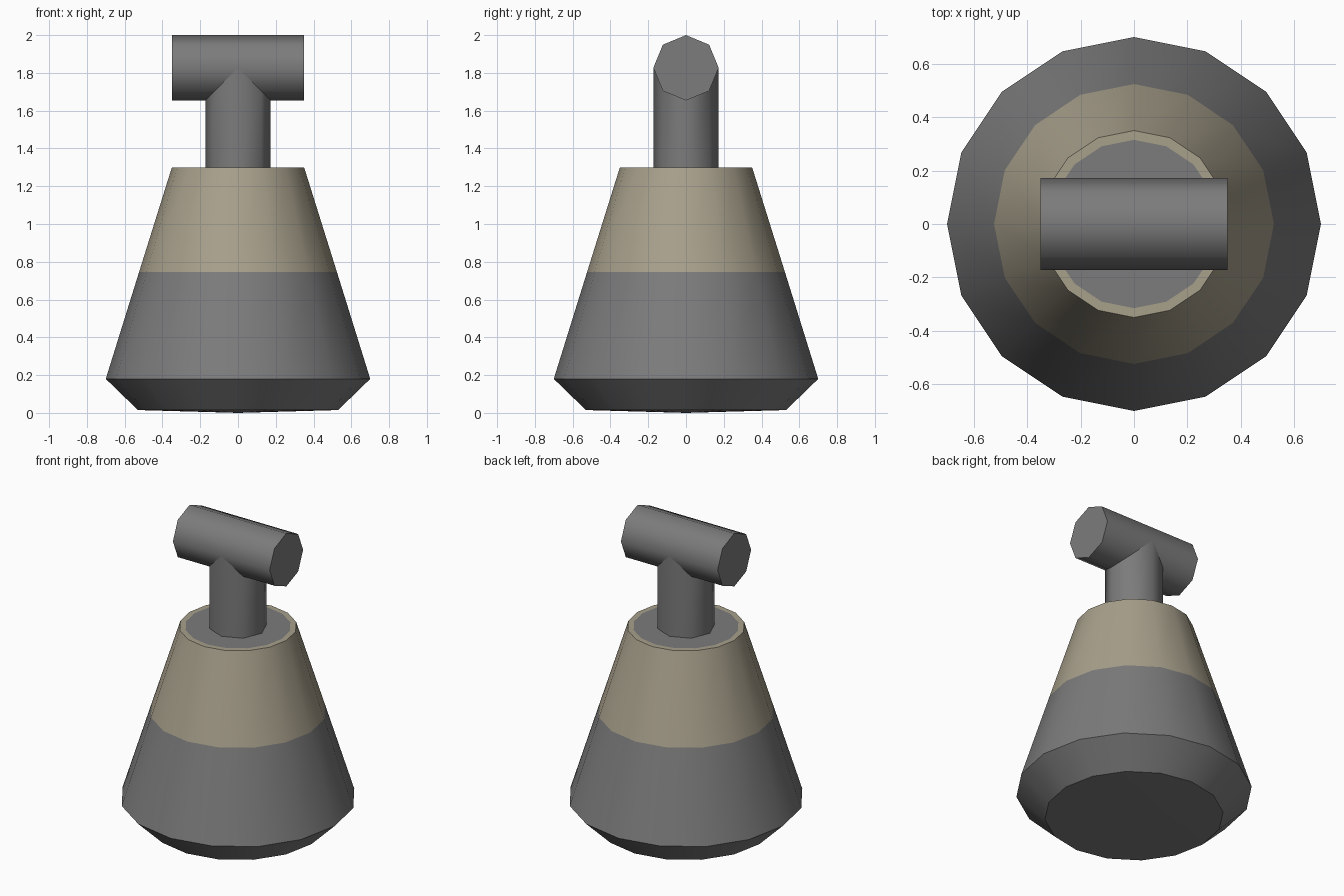
import bpy, bmesh, math
from mathutils import Matrix, Vector

if "Cube" in bpy.data.objects:
    bpy.data.objects.remove(bpy.data.objects["Cube"])


def material(name, rgb):
    m = bpy.data.materials.new(name)
    m.diffuse_color = (*rgb, 1.0)
    m.use_nodes = True
    m.node_tree.nodes["Principled BSDF"].inputs["Base Color"].default_value = m.diffuse_color
    return m


GREY = material("grey iron", (0.2, 0.2, 0.2))
TAN = material("tan paint", (0.39, 0.35, 0.26))


def lathe(name, profile, sides, sharp=(), bands=None, move=None, materials=(GREY,)):
    """Revolve (radius, z) points, listed bottom to top, around z."""
    bm = bmesh.new()
    rings = []
    for r, z in profile:
        if r == 0:
            rings.append([bm.verts.new((0, 0, z))] * sides)
        else:
            angles = [2 * math.pi * i / sides for i in range(sides)]
            rings.append([bm.verts.new((r * math.cos(a), r * math.sin(a), z)) for a in angles])
    for k in range(len(rings) - 1):
        lo, hi = rings[k], rings[k + 1]
        for i in range(sides):
            j = (i + 1) % sides
            corners = list(dict.fromkeys((lo[i], lo[j], hi[j], hi[i])))
            f = bm.faces.new(corners)
            f.smooth = True
            f.material_index = bands[k] if bands else 0
    # hard edges around the chosen rings
    for k in sharp:
        ring = set(rings[k])
        for e in bm.edges:
            if e.verts[0] in ring and e.verts[1] in ring:
                e.smooth = False
    if move:
        for v in bm.verts:
            v.co = move(v.co)
    me = bpy.data.meshes.new(name)
    bm.to_mesh(me)
    bm.free()
    for m in materials:
        me.materials.append(m)
    ob = bpy.data.objects.new(name, me)
    bpy.context.collection.objects.link(ob)
    return ob


BAR_Z, BAR_R, BAR_HALF = 1.827, 0.173, 0.35

# tapered weight: chamfered foot, grey lower half, tan upper half, grey disc on top
lathe("weight_body",
      [(0, 0), (0.53, 0.015), (0.7, 0.18), (0.524, 0.745), (0.35, 1.3), (0.315, 1.3), (0, 1.3)],
      16, sharp=(1, 2, 4), bands=(0, 0, 0, 1, 1, 0), materials=(GREY, TAN))

# upright post, its top mitred to meet the underside of the bar
lathe("handle_post", [(BAR_R, 1.3), (BAR_R, BAR_Z)], 8,
      move=lambda c: Vector((c.x, c.y, BAR_Z - abs(c.x))) if c.z > 1.5 else c)

# crosswise grip bar
turn = Matrix.Translation((0, 0, BAR_Z)) @ Matrix.Rotation(math.pi / 2, 4, 'Y')
lathe("handle_bar",
      [(0, -BAR_HALF), (BAR_R, -BAR_HALF), (BAR_R, BAR_HALF), (0, BAR_HALF)],
      8, sharp=(1, 2), move=lambda c: turn @ c)
